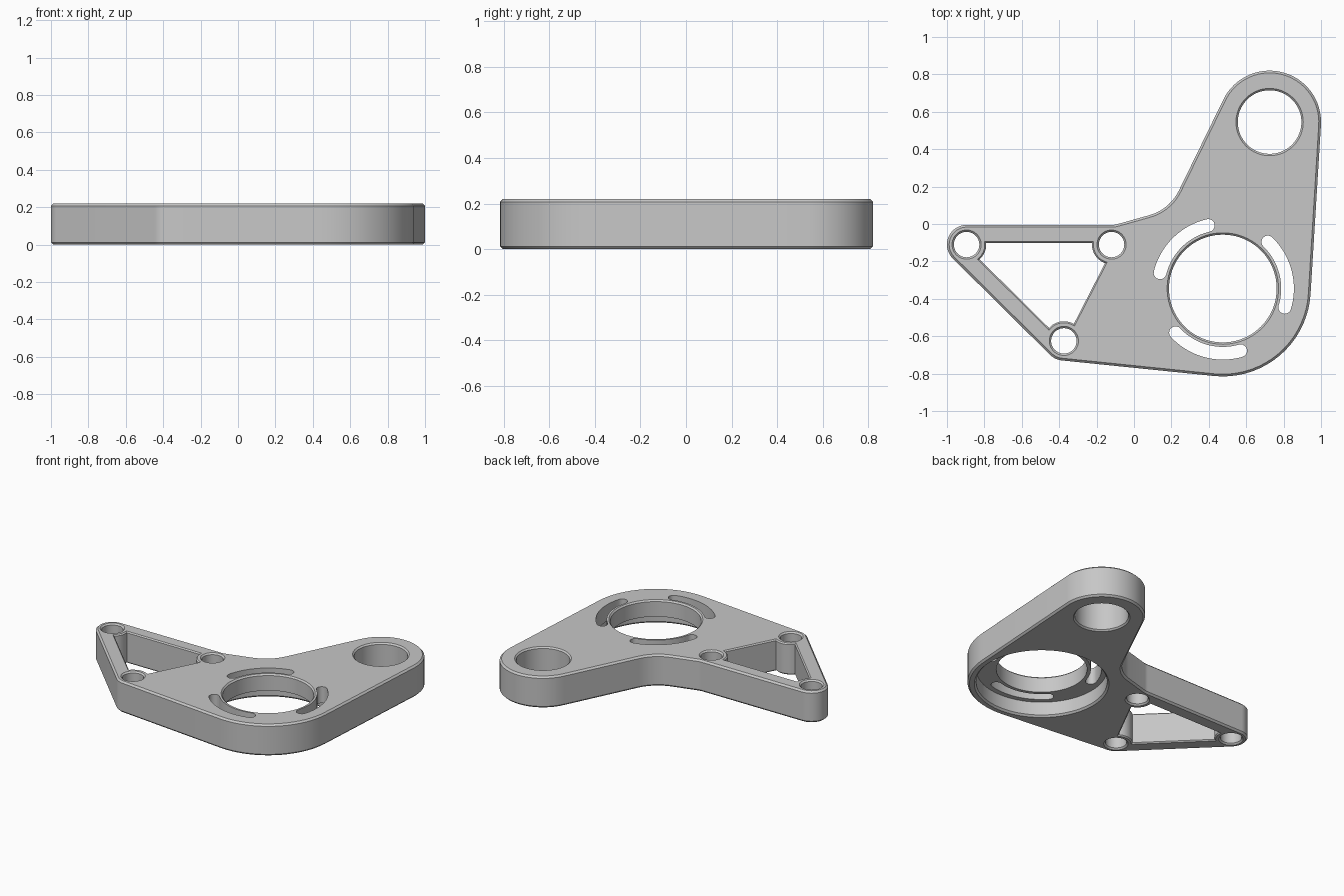
import bpy, bmesh, math
from mathutils import Vector

if "Cube" in bpy.data.objects:
    bpy.data.objects.remove(bpy.data.objects["Cube"])

H, C = 0.22, 0.012            # plate height, edge chamfer
WEB = 0.105                   # recess depth from below
BORE = Vector((0.475, -0.345))
LEFT, INNER, LOW = Vector((-0.895, -0.11)), Vector((-0.12, -0.11)), Vector((-0.375, -0.625))
TOP = Vector((0.725, 0.545))

grey = bpy.data.materials.new("grey")
grey.diffuse_color = (0.57, 0.57, 0.57, 1)
grey.use_nodes = True
grey.node_tree.nodes["Principled BSDF"].inputs["Base Color"].default_value = grey.diffuse_color


def arc(c, r, a0, a1, n):
    return [c + r * Vector((math.cos(a), math.sin(a)))
            for a in (a0 + (a1 - a0) * i / n for i in range(n + 1))]


def deg_arc(c, r, a0, a1, n=12):
    return arc(c, r, math.radians(a0), math.radians(a1), n)


def circle(c, r, n=64):
    return deg_arc(c, r, 0, 360, n)[:-1]


def belt(circles, inset=0.0):
    """Counter-clockwise tangent outline; a negative radius is a concave fillet."""
    normals = []
    for i, (c, r) in enumerate(circles):
        c2, r2 = circles[(i + 1) % len(circles)]
        d = c2 - c
        normals.append(math.atan2(d.y, d.x) - math.acos((r - r2) / d.length))
    pts = []
    for i, (c, r) in enumerate(circles):
        sweep = (normals[i] - normals[i - 1]) % math.tau
        if r < 0:
            sweep -= math.tau
        n = max(3, int(abs(sweep) / math.radians(5)))
        pts += arc(c, r - inset, normals[i - 1], normals[i - 1] + sweep, n)
    return pts


def grow(pts, d):
    """Mitred outward offset of a counter-clockwise loop."""
    out = []
    for i, p in enumerate(pts):
        a, b = (p - pts[i - 1]).normalized(), (pts[(i + 1) % len(pts)] - p).normalized()
        na, nb = Vector((a.y, -a.x)), Vector((b.y, -b.x))
        out.append(p + (na + nb) * d / (1 + na.dot(nb)))
    return out


def loft(name, layers):
    """Solid through matching loops given as (points, z), bottom to top."""
    bm = bmesh.new()
    rings = [[bm.verts.new((p.x, p.y, z)) for p in pts] for pts, z in layers]
    n = len(rings[0])
    for lo, hi in zip(rings, rings[1:]):
        for i in range(n):
            j = (i + 1) % n
            bm.faces.new((lo[i], lo[j], hi[j], hi[i]))
    bm.faces.new(rings[0][::-1])
    bm.faces.new(rings[-1])
    bmesh.ops.recalc_face_normals(bm, faces=bm.faces)
    me = bpy.data.meshes.new(name)
    bm.to_mesh(me)
    bm.free()
    me.materials.append(grey)
    ob = bpy.data.objects.new(name, me)
    bpy.context.collection.objects.link(ob)
    return ob


def cut(cutter):
    m = bracket.modifiers.new(cutter.name, 'BOOLEAN')
    m.operation, m.solver, m.object = 'DIFFERENCE', 'EXACT', cutter
    cutter.hide_render = True


def cut_flared(name, loop, c):
    """Through cut whose mouths are chamfered by c."""
    wide = grow(loop, 2 * c)
    cut(loft(name, [(wide, -c), (loop, c), (loop, H - c), (wide, H + c)]))


# Plate body with chamfered rim; the last two circles are concave fillets
rim = [(LEFT, 0.105), (LOW, 0.105), (BORE, 0.47), (TOP, 0.275),
       (Vector((0.015, 0.288)), -0.25), (Vector((-0.118, 0.095)), -0.1)]
full, inset = belt(rim), belt(rim, C)
bracket = loft("bracket_plate", [(inset, 0), (full, C), (full, H - C), (inset, H)])

# Triangular pocket bounded by the three screw bosses
pocket = (deg_arc(LEFT, 0.105, 5, -48.6) + deg_arc(LOW, 0.105, 139, 59.5)
          + deg_arc(INNER, 0.105, 250.7, 175))
cut_flared("pocket_cutter", pocket, 0.008)

# Screw holes, pivot hole and main bore
for i, c in enumerate((LEFT, INNER, LOW)):
    cut_flared(f"screw_hole_cutter_{i + 1}", circle(c, 0.068, 40), 0.01)
cut_flared("pivot_hole_cutter", circle(TOP, 0.17), 0.01)
cut_flared("bore_cutter", circle(BORE, 0.288, 80), 0.01)

# Three curved slots around the bore
for k in range(3):
    a0, a1, r, w = 103 + 120 * k, 166 + 120 * k, 0.346, 0.034
    e0, e1 = deg_arc(BORE, r, a0, a1, 1)
    slot = (deg_arc(BORE, r + w, a0, a1, 20) + deg_arc(e1, w, a1, a1 + 180, 10)[1:-1]
            + deg_arc(BORE, r - w, a1, a0, 20) + deg_arc(e0, w, a0 + 180, a0 + 360, 10)[1:-1])
    cut(loft(f"slot_cutter_{k + 1}", [(slot, -0.1), (slot, H + 0.1)]))

# Round recess underneath, with a chamfered mouth
mouth, wall = circle(BORE, 0.415 + 2 * C, 96), circle(BORE, 0.415, 96)
cut(loft("recess_cutter", [(mouth, -C), (wall, C), (wall, WEB)]))

# Bake the cuts, drop the cutters, smooth the round walls
bpy.context.view_layer.update()
bracket.data = bpy.data.meshes.new_from_object(
    bracket.evaluated_get(bpy.context.evaluated_depsgraph_get()))
bracket.modifiers.clear()
for ob in [o for o in bpy.data.objects if "cutter" in o.name]:
    bpy.data.objects.remove(ob)
bpy.context.view_layer.objects.active = bracket
bracket.select_set(True)
bpy.ops.object.shade_smooth_by_angle(angle=math.radians(30))
